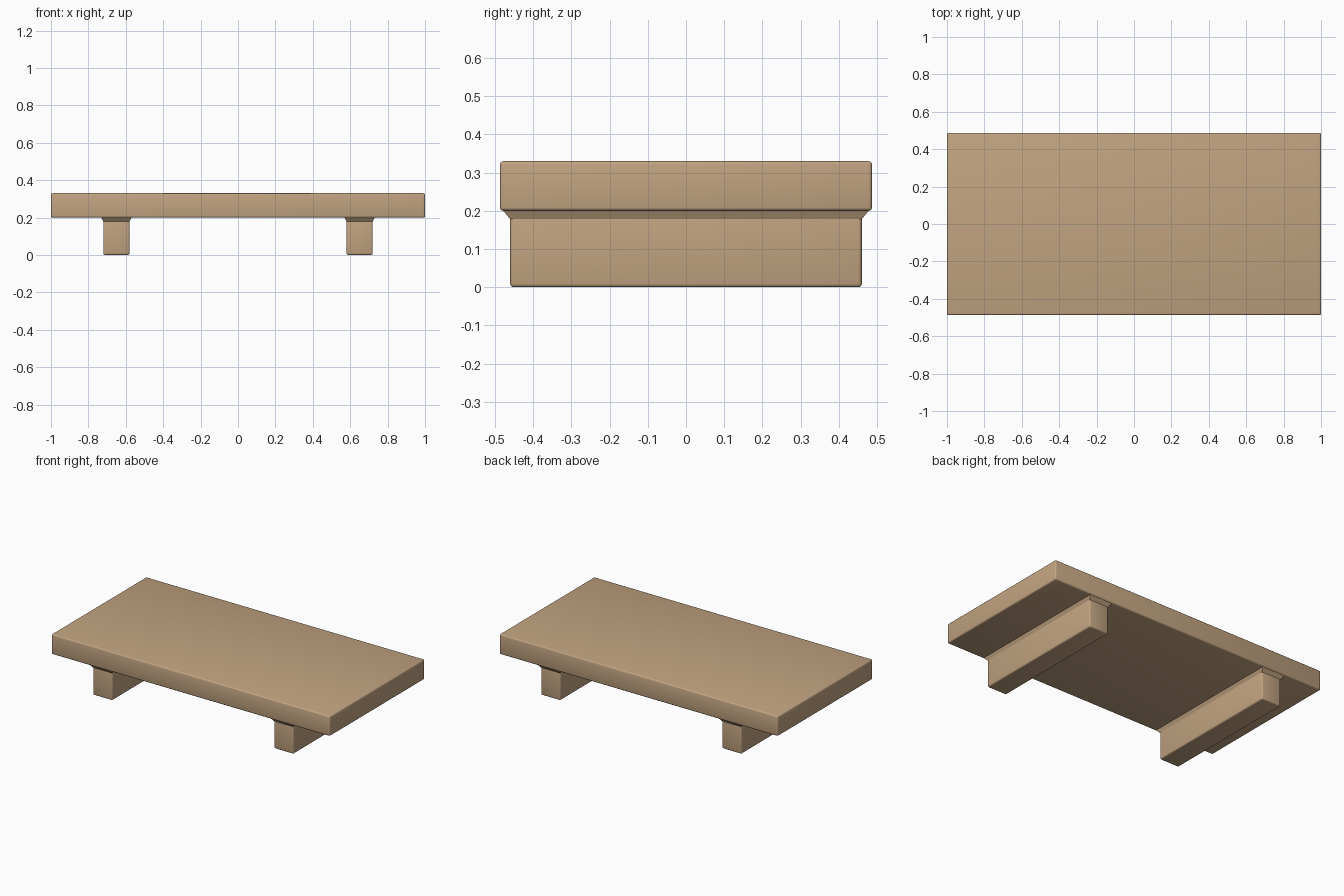
import bpy, bmesh

if "Cube" in bpy.data.objects:
    bpy.data.objects.remove(bpy.data.objects["Cube"])

wood = bpy.data.materials.new("light wood")
wood.diffuse_color = (0.54, 0.37, 0.22, 1)
wood.use_nodes = True
wood.node_tree.nodes["Principled BSDF"].inputs["Base Color"].default_value = wood.diffuse_color


def make_object(name, bm):
    mesh = bpy.data.meshes.new(name)
    bmesh.ops.recalc_face_normals(bm, faces=bm.faces)
    bm.to_mesh(mesh)
    bm.free()
    mesh.materials.append(wood)
    obj = bpy.data.objects.new(name, mesh)
    bpy.context.collection.objects.link(obj)
    return obj


def rounded_box(name, cx, hx, hy, z0, z1, radius):
    bm = bmesh.new()
    bmesh.ops.create_cube(bm, size=2)
    for v in bm.verts:
        v.co = (cx + v.co.x * hx, v.co.y * hy, z0 if v.co.z < 0 else z1)
    bmesh.ops.bevel(bm, geom=bm.edges[:], offset=radius, segments=3,
                    profile=0.5, affect='EDGES')
    obj = make_object(name, bm)
    bpy.ops.object.select_all(action='DESELECT')
    obj.select_set(True)
    bpy.context.view_layer.objects.active = obj
    bpy.ops.object.shade_smooth_by_angle(angle=0.6)


def flared_collar(name, cx):
    # frustum widening from the leg to the underside of the top
    bm = bmesh.new()
    bmesh.ops.create_cube(bm, size=2)
    for v in bm.verts:
        hx, hy, z = (0.070, 0.460, 0.178) if v.co.z < 0 else (0.082, 0.480, 0.202)
        v.co = (cx + v.co.x * hx, v.co.y * hy, z)
    make_object(name, bm)


# thick slab top
rounded_box("table_top", 0, 1.0, 0.487, 0.20, 0.33, 0.009)

# two beam legs, each with a flared collar
for side, cx in (("left", -0.65), ("right", 0.65)):
    rounded_box(side + "_leg", cx, 0.07, 0.46, 0.0, 0.21, 0.009)
    flared_collar(side + "_collar", cx)
